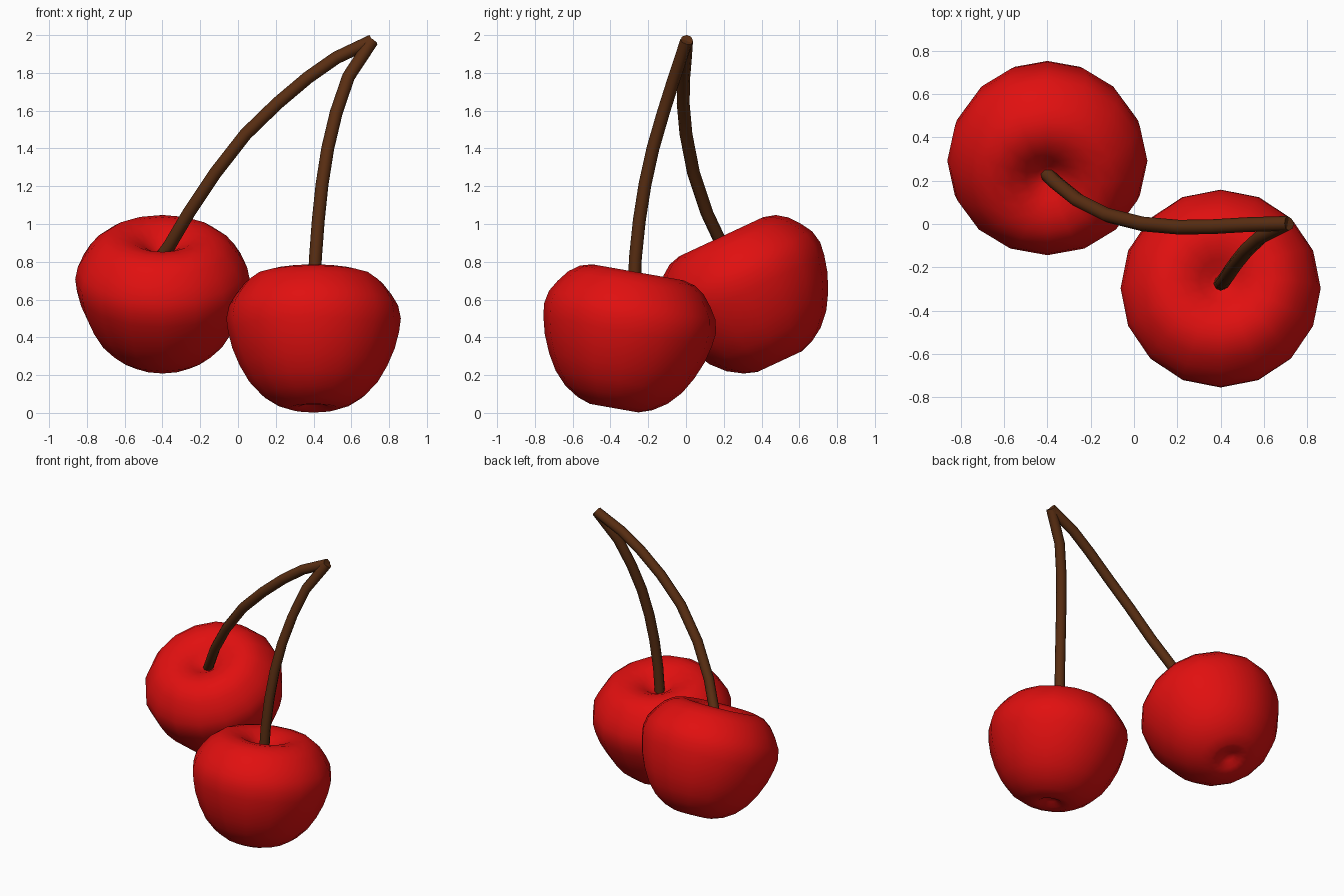
import bpy, bmesh, math
from mathutils import Vector

if "Cube" in bpy.data.objects:
    bpy.data.objects.remove(bpy.data.objects["Cube"])


def material(name, rgb):
    m = bpy.data.materials.new(name)
    m.diffuse_color = (*rgb, 1.0)
    m.use_nodes = True
    m.node_tree.nodes["Principled BSDF"].inputs["Base Color"].default_value = m.diffuse_color
    return m


RED = material("cherry red", (0.75, 0.005, 0.005))
BROWN = material("stem brown", (0.10, 0.027, 0.006))
SIDES = 16

# Fruit half profile (radius, height), bottom dimple to stem dimple
PROFILE = [(0, -.42), (.04, -.432), (.08, -.456), (.13, -.462), (.20, -.438),
           (.275, -.39), (.34, -.32), (.39, -.235), (.43, -.14), (.453, -.05),
           (.462, .02), (.448, .09), (.412, .15), (.365, .21), (.31, .25),
           (.245, .268), (.17, .258), (.10, .222), (.05, .182), (0, .165)]


def make_object(name, bm, mat):
    bmesh.ops.recalc_face_normals(bm, faces=bm.faces)
    me = bpy.data.meshes.new(name)
    bm.to_mesh(me)
    bm.free()
    me.materials.append(mat)
    ob = bpy.data.objects.new(name, me)
    bpy.context.collection.objects.link(ob)
    return ob


def skin(bm, rings):
    """Join consecutive rings with quads."""
    for a, b in zip(rings, rings[1:]):
        n = len(a)
        for i in range(n):
            j = (i + 1) % n
            bm.faces.new((a[i], a[j], b[j], b[i])).smooth = True


def cherry(name, location, tilt):
    bm = bmesh.new()
    rings = []
    for r, h in PROFILE[1:-1]:
        rings.append([bm.verts.new((r * math.cos(2 * math.pi * i / SIDES),
                                    r * math.sin(2 * math.pi * i / SIDES), h))
                      for i in range(SIDES)])
    skin(bm, rings)
    for ring, h in ((rings[0], PROFILE[0][1]), (rings[-1], PROFILE[-1][1])):
        pole = bm.verts.new((0, 0, h))
        for i in range(SIDES):
            bm.faces.new((ring[i], ring[(i + 1) % SIDES], pole)).smooth = True
    ob = make_object(name, bm, RED)
    ob.location = location
    ob.rotation_euler.x = math.radians(tilt)


def stem(name, points, radius=0.034, sides=8):
    pts = [Vector(p) for p in points]
    bm = bmesh.new()
    rings = []
    for k, p in enumerate(pts):
        t = (pts[min(k + 1, len(pts) - 1)] - pts[max(k - 1, 0)]).normalized()
        u = t.cross(Vector((0, 1, 0))).normalized()
        v = t.cross(u)
        rings.append([bm.verts.new(p + radius * (
            u * math.cos(2 * math.pi * i / sides) + v * math.sin(2 * math.pi * i / sides)))
            for i in range(sides)])
    skin(bm, rings)
    bm.faces.new(rings[0])
    bm.faces.new(rings[-1])
    make_object(name, bm, BROWN)


# Fruits
cherry("front_cherry", (0.4, -0.3, 0.48), -10)
cherry("back_cherry", (-0.4, 0.3, 0.69), 25)

# Stems meeting at the top
stem("front_stem", [(.40, -.275, .62), (.41, -.268, .82), (.425, -.247, 1.02),
                    (.445, -.217, 1.21), (.475, -.175, 1.40), (.52, -.12, 1.59),
                    (.585, -.06, 1.78), (.71, .003, 1.97)])
stem("back_stem", [(-.41, .24, .82), (-.36, .19, .89), (-.26, .11, 1.06),
                   (-.12, .04, 1.27), (.04, 0, 1.475), (.21, -.015, 1.64),
                   (.37, -.012, 1.775), (.52, -.003, 1.88), (.71, .003, 1.97)])
